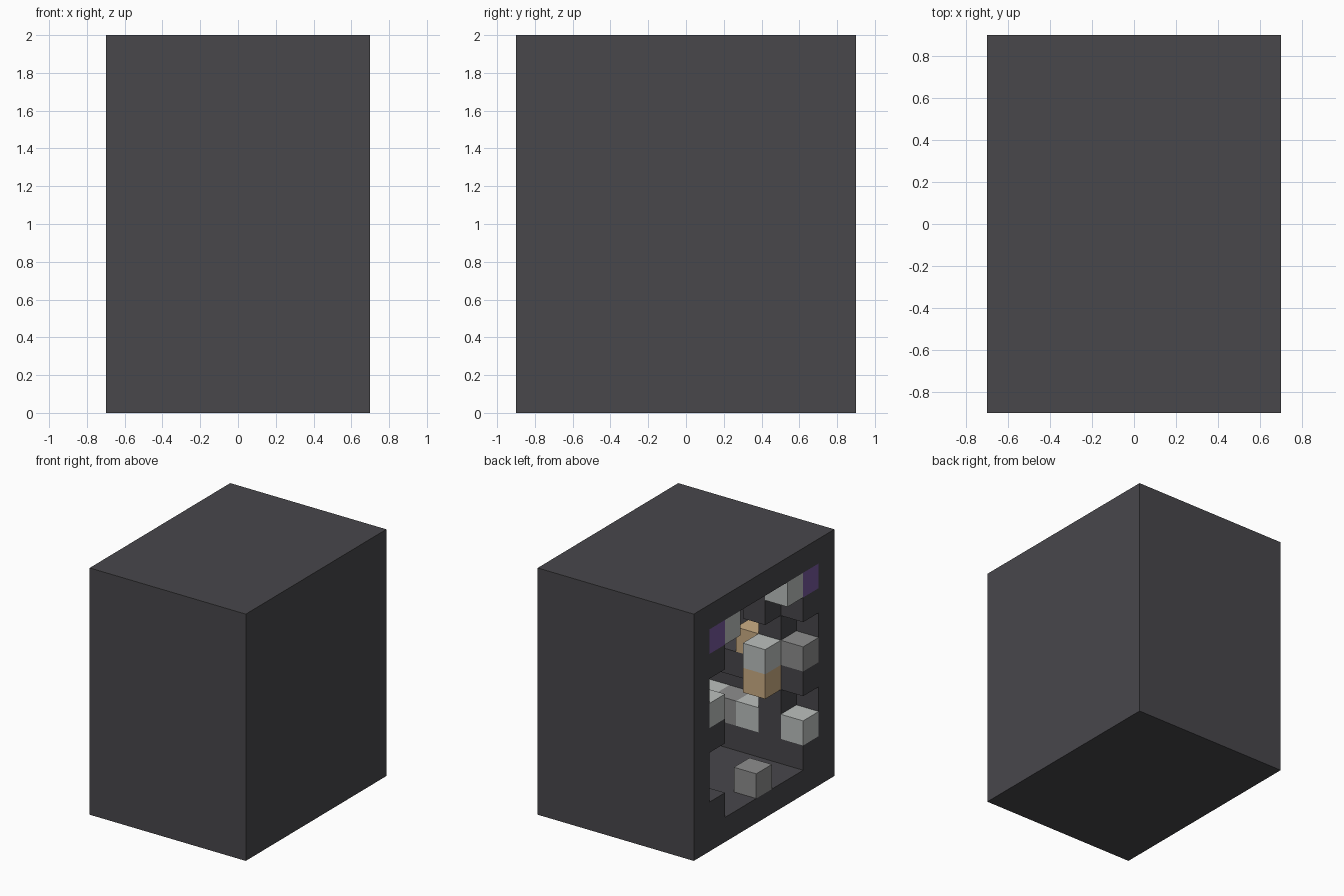
import bpy
import bmesh

old = bpy.data.objects.get("Cube")
if old:
    bpy.data.objects.remove(old, do_unlink=True)

U = 0.2  # size of one block


def material(name, rgb):
    m = bpy.data.materials.new(name)
    linear = [(c / 255 / 12.92) if c < 11 else ((c / 255 + 0.055) / 1.055) ** 2.4 for c in rgb]
    m.diffuse_color = (*linear, 1)
    m.use_nodes = True
    m.node_tree.nodes["Principled BSDF"].inputs["Base Color"].default_value = (*linear, 1)
    return m


dark = material("charcoal", (72, 71, 75))
white = material("pale_grey", (188, 192, 190))
grey = material("mid_grey", (142, 142, 142))
tan = material("tan", (204, 174, 132))
purple = material("purple", (118, 88, 156))


# Block units: depth from the open side, columns from the back, levels from the floor
def box(name, depth, column, level, mat):
    spans = [s if isinstance(s, tuple) else (s, s + 1) for s in (depth, column, level)]
    (d0, d1), (c0, c1), (k0, k1) = spans
    bm = bmesh.new()
    bmesh.ops.create_cube(bm, size=1)
    for v in bm.verts:
        v.co.x = -0.7 + U * (d1 if v.co.x > 0 else d0)
        v.co.y = 0.9 - U * (c0 if v.co.y > 0 else c1)
        v.co.z = U * (k1 if v.co.z > 0 else k0)
    mesh = bpy.data.meshes.new(name)
    bm.to_mesh(mesh)
    bm.free()
    mesh.materials.append(mat)
    ob = bpy.data.objects.new(name, mesh)
    bpy.context.collection.objects.link(ob)
    return ob


# Outer case, open on one side
box("floor", (0, 7), (0, 9), 0, dark)
box("roof", (0, 7), (0, 9), 9, dark)
box("back_wall", (0, 7), 0, (1, 9), dark)
box("front_wall", (0, 7), 8, (1, 9), dark)
box("far_wall", 6, (1, 8), (1, 9), dark)

# Shelving along both side walls
bays = [(2, 4), (5, 7), (8, 9)]
for side, column in (("back", 1), ("front", 7)):
    for level in (1, 4, 7):
        box(f"{side}_shelf", (0, 6), column, level, dark)
    for bay in bays:
        for depth in (1, 5):
            box(f"{side}_shelf_post", depth, column, bay, dark)

# Shelving along the far wall
for level in (1, 4, 7):
    box("far_shelf", 5, (2, 7), level, dark)
for bay in bays:
    for column in (2, 6):
        box("far_shelf_post", 5, column, bay, dark)

# Upper corner brackets, lamps and purple jars, mirrored
for column, jar in ((2, 1), (6, 7)):
    box("corner_bracket", 1, column, (7, 9), dark)
    box("hanging_lamp", 0, column, 8, white)
    box("purple_jar", 0, jar, 8, purple)

# Goods on the front shelves
box("front_white_crate", 0, 7, 2, white)
box("front_grey_crate", 0, 7, 5, grey)
box("front_tan_crate", 2, 7, 5, tan)
for depth, mat in ((2, white), (3, grey), (4, white)):
    box("front_low_crate", depth, 7, 2, mat)

# Goods on the back shelves
box("back_white_crate", 0, 1, 5, white)
box("back_low_crate", 3, 1, 2, grey)
box("back_tan_crate", 3, 1, 5, tan)

# Loose pieces in the middle
box("floor_crate", 0, 4, 1, grey)
box("tan_stand", 1, 6, 4, tan)
box("stand_top", 1, 6, 5, white)
